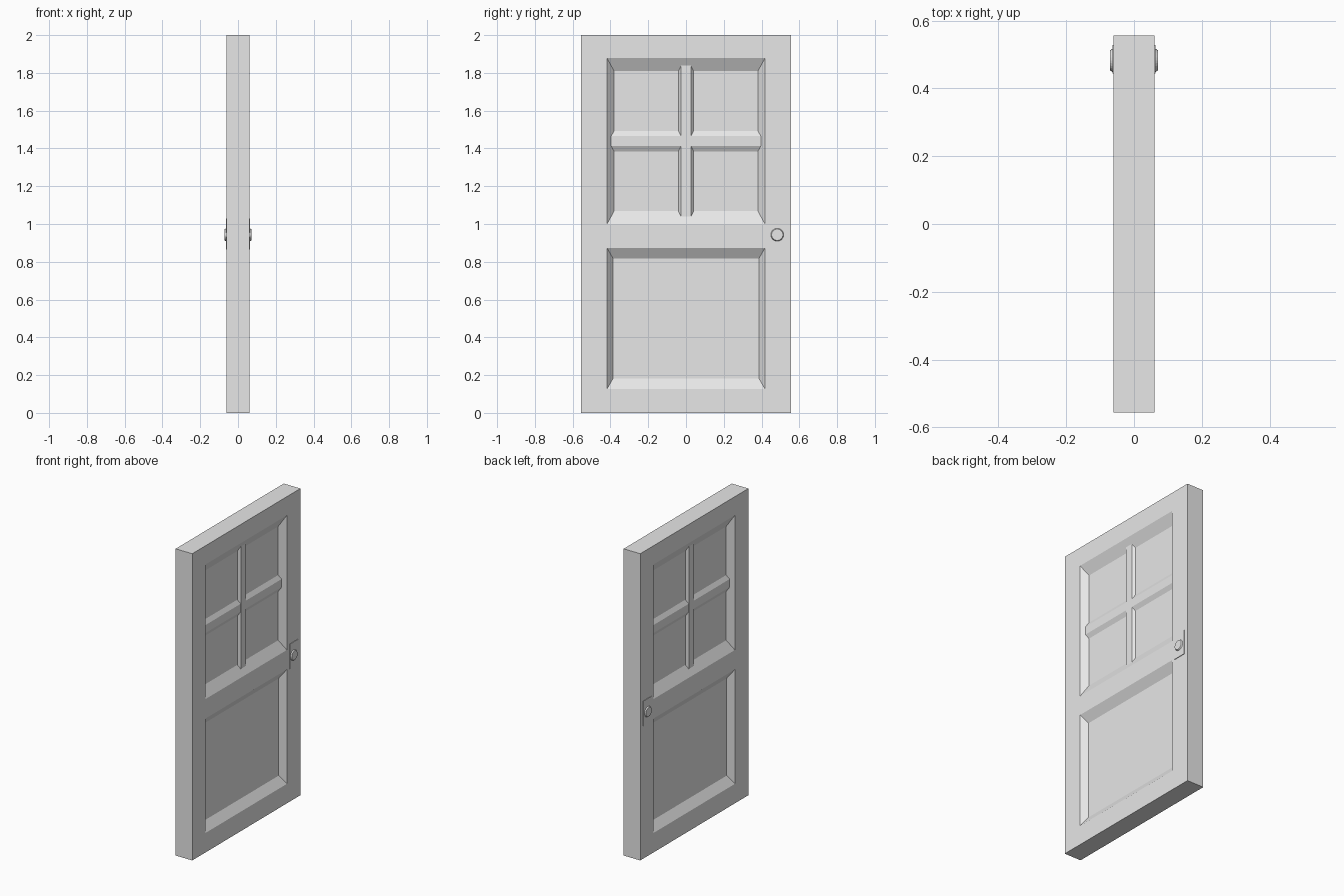
import bpy, bmesh, math
from mathutils import Vector

cube = bpy.data.objects.get("Cube")
if cube:
    bpy.data.objects.remove(cube)

grey = bpy.data.materials.new("plain_grey")
grey.use_nodes = True
colour = (0.8, 0.8, 0.8, 1)
grey.diffuse_color = colour
grey.node_tree.nodes["Principled BSDF"].inputs["Base Color"].default_value = colour

HALF = 0.06      # half the door thickness
RECESS = 0.037   # depth of the panels


def finish(bm, name):
    bmesh.ops.remove_doubles(bm, verts=bm.verts, dist=1e-5)
    bmesh.ops.recalc_face_normals(bm, faces=bm.faces)
    mesh = bpy.data.meshes.new(name)
    bm.to_mesh(mesh)
    bm.free()
    mesh.materials.append(grey)
    obj = bpy.data.objects.new(name, mesh)
    bpy.context.collection.objects.link(obj)
    return obj


def face(bm, points):
    return bm.faces.new([bm.verts.new(p) for p in points])


def rect(x, y0, y1, z0, z1):
    return [(x, y0, z0), (x, y1, z0), (x, y1, z1), (x, y0, z1)]


# Door leaf: both sides are a grid whose panel cells sink in with sloped rims
ys = [-0.557, -0.418, 0.418, 0.557]
zs = [0, 0.127, 0.873, 1.0, 1.878, 2.0]
rims = {1: (0.032, 0.056), 3: (0.037, 0.068)}   # row: slope width in y and z
bm = bmesh.new()
for side in (-1, 1):
    for i in range(len(ys) - 1):
        for j in range(len(zs) - 1):
            y0, y1, z0, z1 = ys[i], ys[i + 1], zs[j], zs[j + 1]
            outer = rect(side * HALF, y0, y1, z0, z1)
            if i == 1 and j in rims:
                dy, dz = rims[j]
                inner = rect(side * (HALF - RECESS), y0 + dy, y1 - dy, z0 + dz, z1 - dz)
                face(bm, inner)
                for k in range(4):
                    n = (k + 1) % 4
                    face(bm, [outer[k], outer[n], inner[n], inner[k]])
            else:
                face(bm, outer)
# Edges of the leaf
for y in (ys[0], ys[-1]):
    for a, b in zip(zs, zs[1:]):
        face(bm, [(-HALF, y, a), (HALF, y, a), (HALF, y, b), (-HALF, y, b)])
for z in (zs[0], zs[-1]):
    for a, b in zip(ys, ys[1:]):
        face(bm, [(-HALF, a, z), (HALF, a, z), (HALF, b, z), (-HALF, b, z)])
finish(bm, "door_leaf")


# Glazing bars: bevelled profile extruded across the upper panel
def bar(name, ridge, base, ridge_x, start, end, upright):
    half = [(ridge_x, -ridge), (ridge_x, ridge), (HALF - RECESS, base)]
    profile = half + [(-x, w) for x, w in reversed(half[1:])]
    profile += [(-ridge_x, -ridge), (-(HALF - RECESS), -base), (HALF - RECESS, -base)]
    bm = bmesh.new()
    mid = (zs[3] + zs[4]) / 2
    pts = [(x, w, start) if upright else (x, start, mid + w) for x, w in profile]
    cap = face(bm, pts)
    out = bmesh.ops.extrude_face_region(bm, geom=[cap])
    move = Vector((0, 0, end - start)) if upright else Vector((0, end - start, 0))
    moved = [v for v in out["geom"] if isinstance(v, bmesh.types.BMVert)]
    bmesh.ops.translate(bm, verts=moved, vec=move)
    finish(bm, name)


bar("upright_glazing_bar", 0.026, 0.040, 0.0382, zs[3] + 0.01, zs[4] - 0.01, True)
bar("level_glazing_bar", 0.026, 0.054, 0.038, ys[1] + 0.008, ys[2] - 0.008, False)

# Lock plates and tapered round knobs on both sides
for side, label in ((1, "left"), (-1, "right")):
    bm = bmesh.new()
    bmesh.ops.create_cube(bm, size=1)
    bmesh.ops.scale(bm, verts=bm.verts, vec=(0.006, 0.084, 0.163))
    bmesh.ops.translate(bm, verts=bm.verts, vec=(side * 0.0605, 0.486, 0.947))
    finish(bm, label + "_lock_plate")

    bm = bmesh.new()
    bmesh.ops.create_cone(bm, cap_ends=True, segments=24, radius1=0.036,
                          radius2=0.030, depth=0.010)
    knob = finish(bm, label + "_knob")
    knob.rotation_euler = (0, side * math.pi / 2, 0)
    knob.location = (side * 0.0655, 0.483, 0.943)
